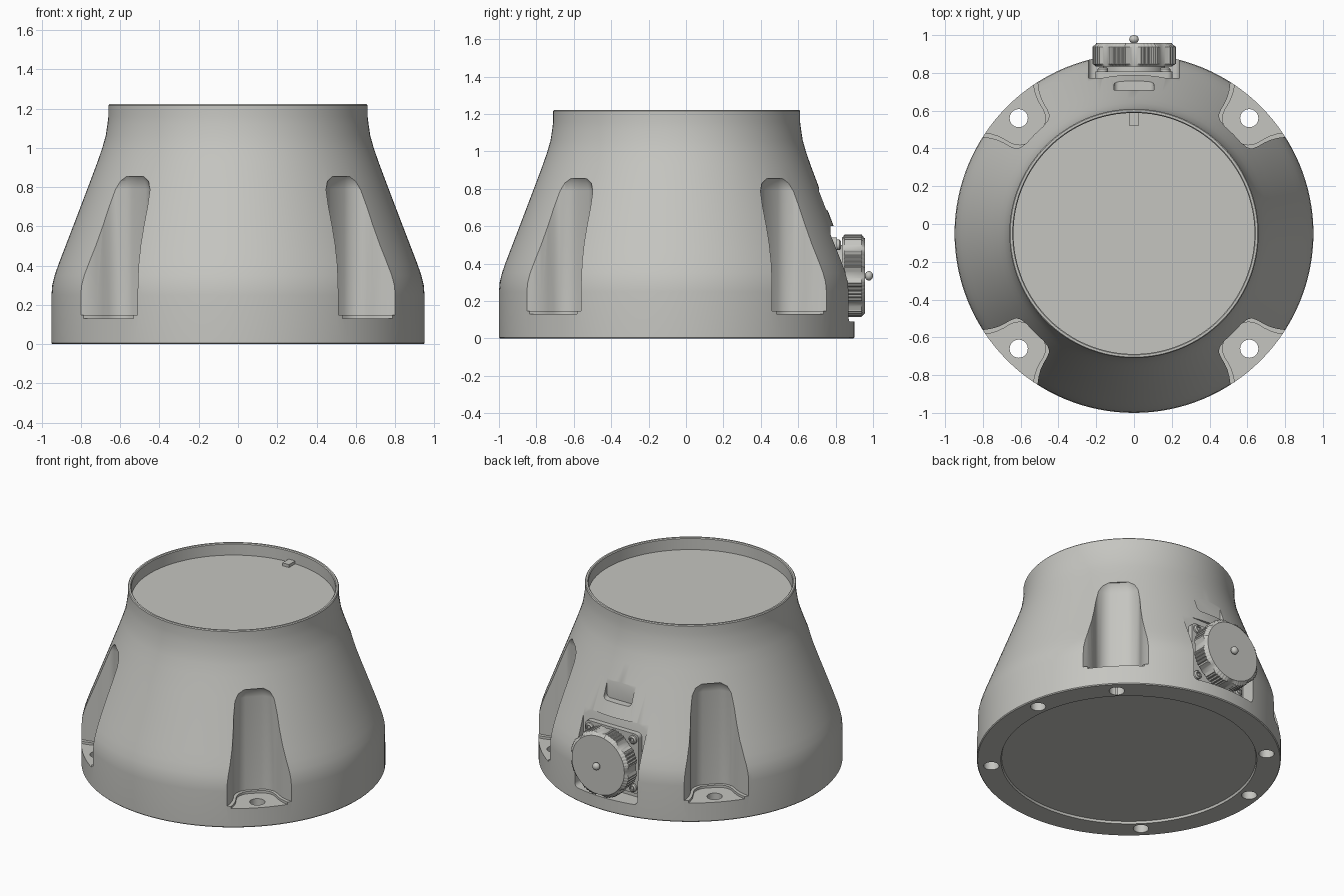
import bpy, bmesh, math
from mathutils import Vector

if "Cube" in bpy.data.objects:
    bpy.data.objects.remove(bpy.data.objects["Cube"])

CY = -0.05            # y of the housing axis
grey = bpy.data.materials.new("light grey")
grey.diffuse_color = (0.56, 0.56, 0.53, 1)
grey.use_nodes = True
grey.node_tree.nodes["Principled BSDF"].inputs["Base Color"].default_value = grey.diffuse_color


def loft(name, rings):
    """Closed solid through a list of equal-length point rings, with end caps."""
    bm = bmesh.new()
    vs = [[bm.verts.new(p) for p in r] for r in rings]
    n = len(vs[0])
    for a, b in zip(vs, vs[1:]):
        for i in range(n):
            j = (i + 1) % n
            bm.faces.new((a[i], a[j], b[j], b[i]))
    bm.faces.new(vs[0])
    bm.faces.new(vs[-1])
    bmesh.ops.recalc_face_normals(bm, faces=bm.faces)
    me = bpy.data.meshes.new(name)
    bm.to_mesh(me)
    bm.free()
    me.materials.append(grey)
    ob = bpy.data.objects.new(name, me)
    bpy.context.collection.objects.link(ob)
    return ob


def circle_z(r, z, x=0, y=CY, n=128):
    return [(x + r * math.cos(2 * math.pi * i / n), y + r * math.sin(2 * math.pi * i / n), z)
            for i in range(n)]


def circle_y(r, y, x=0, z=0.335, n=32):
    return [(x + r * math.cos(2 * math.pi * i / n), y, z + r * math.sin(2 * math.pi * i / n))
            for i in range(n)]


def rounded_box(name, x0, x1, y0, y1, z0, z1, r):
    """Box running along y with rounded corners in the xz plane."""
    pts = []
    for cx, cz, a0 in ((x1 - r, z1 - r, 0), (x0 + r, z1 - r, 90),
                       (x0 + r, z0 + r, 180), (x1 - r, z0 + r, 270)):
        for k in range(7):
            a = math.radians(a0 + 15 * k)
            pts.append((cx + r * math.cos(a), cz + r * math.sin(a)))
    return loft(name, [[(x, y, z) for x, z in pts] for y in (y0, y1)])


def smooth(ob, angle=30):
    bpy.ops.object.select_all(action='DESELECT')
    bpy.context.view_layer.objects.active = ob
    ob.select_set(True)
    bpy.ops.object.shade_smooth_by_angle(angle=math.radians(angle))


def cut(ob, cutter):
    cutter.hide_render = True
    bpy.context.view_layer.objects.active = ob
    m = ob.modifiers.new("cut", 'BOOLEAN')
    m.operation = 'DIFFERENCE'
    m.solver = 'EXACT'
    m.object = cutter
    bpy.ops.object.modifier_apply(modifier=m.name)
    bpy.data.objects.remove(cutter)


# Housing: turned profile with recessed base and recessed top window
profile = [(.795, .015), (.80, 0), (.945, 0), (.95, .006), (.95, .25), (.946, .30), (.934, .35),
           (.915, .405), (.89, .47), (.84, .60), (.76, .81), (.715, .93), (.691, 1.0),
           (.674, 1.06), (.665, 1.12), (.66, 1.16), (.66, 1.216), (.655, 1.222),
           (.643, 1.222), (.638, 1.216), (.638, 1.14)]
housing = loft("housing", [circle_z(r, z) for r, z in profile])

# Four diagonal bolt pockets: flared U section, (distance out, half width)
half = [(.715, .05), (.722, .078), (.738, .104), (.76, .125), (.79, .138), (.825, .147),
        (.86, .160), (.895, .180), (.925, .203), (.96, .235), (1.1, .36)]
section = [(d, -t) for d, t in reversed(half)] + half
for k in range(4):
    a = math.radians(45 + 90 * k)
    u, v = Vector((math.cos(a), math.sin(a))), Vector((-math.sin(a), math.cos(a)))

    def ring(z, out, wide):
        pts = [u * (d + out) + v * t * wide for d, t in section]
        return [(p.x, p.y + CY, z) for p in pts]
    cut(housing, loft("pocket_cutter", [ring(.148, 0, 1), ring(.79, 0, 1), ring(.83, .005, .95),
                                        ring(.855, .02, .8)]))
    # slightly sunk bolt seat, then the through hole
    seat = [u * (.735 + (d - .715) * .97) + v * t * .9 for d, t in section]
    cut(housing, loft("seat_cutter", [[(p.x, p.y + CY, z) for p in seat] for z in (.132, .2)]))
    h = u * .863
    cut(housing, loft("hole_cutter", [circle_z(.048, z, h.x, h.y + CY, 32) for z in (-.1, .3)]))

# Two extra blind holes in the base
for deg in (9.5, 170.5):
    a = math.radians(deg)
    cut(housing, loft("blind_cutter", [circle_z(.048, z, .873 * math.cos(a),
                                                .873 * math.sin(a) + CY, 32) for z in (-.1, .1)]))

# Rear recess for the connector and the small notch above it
cut(housing, rounded_box("recess_cutter", -.24, .24, .772, 1.2, .09, .60, .03))
cut(housing, rounded_box("notch_cutter", -.105, .105, .71, 1.0, .685, .87, .025))
smooth(housing)

# Locating key on the top window
loft("window_key", [[(-.025, .52, z), (.025, .52, z), (.025, .592, z), (-.025, .592, z)]
                    for z in (1.135, 1.16)])

# Connector flange, neck and screws
smooth(rounded_box("connector_flange", -.205, .205, .765, .808, .13, .54, .03))
smooth(loft("connector_neck", [circle_y(.165, y, n=64) for y in (.80, .86)]))
for sx in (-1, 1):
    for sz in (-1, 1):
        x, z = sx * .165, .335 + sz * .165
        screw = loft("flange_screw", [circle_y(r, y, x, z, 24)
                                      for r, y in ((.028, .80), (.028, .82), (.02, .828))])
        cut(screw, rounded_box("slot_cutter", x - .012, x + .012, .818, .85, z - .012, z + .012, .004))
        smooth(screw)


# Connector cap: eight scallops with knurled lobes between them
def cap_ring(y, scale, n=256):
    pts = []
    for i in range(n):
        a = 2 * math.pi * i / n
        c = math.cos(8 * a)
        r = .226 - (.018 * c if c > 0 else (.006 if i % 4 < 2 else 0))
        r = min(r, scale)
        pts.append((r * math.cos(a), y, .335 + r * math.sin(a)))
    return pts


smooth(loft("connector_cap", [cap_ring(.835, .205), cap_ring(.848, .23), cap_ring(.938, .23),
                              cap_ring(.958, .20)]), 25)

# Small stem and ball on the cap
smooth(loft("cap_stem", [circle_y(.013, y) for y in (.95, .98)]))
ball = [(.025 * math.sin(math.pi * k / 10) + .0005, .978 - .022 * math.cos(math.pi * k / 10))
        for k in range(11)]
smooth(loft("cap_ball", [circle_y(r, y) for r, y in ball]), 60)
